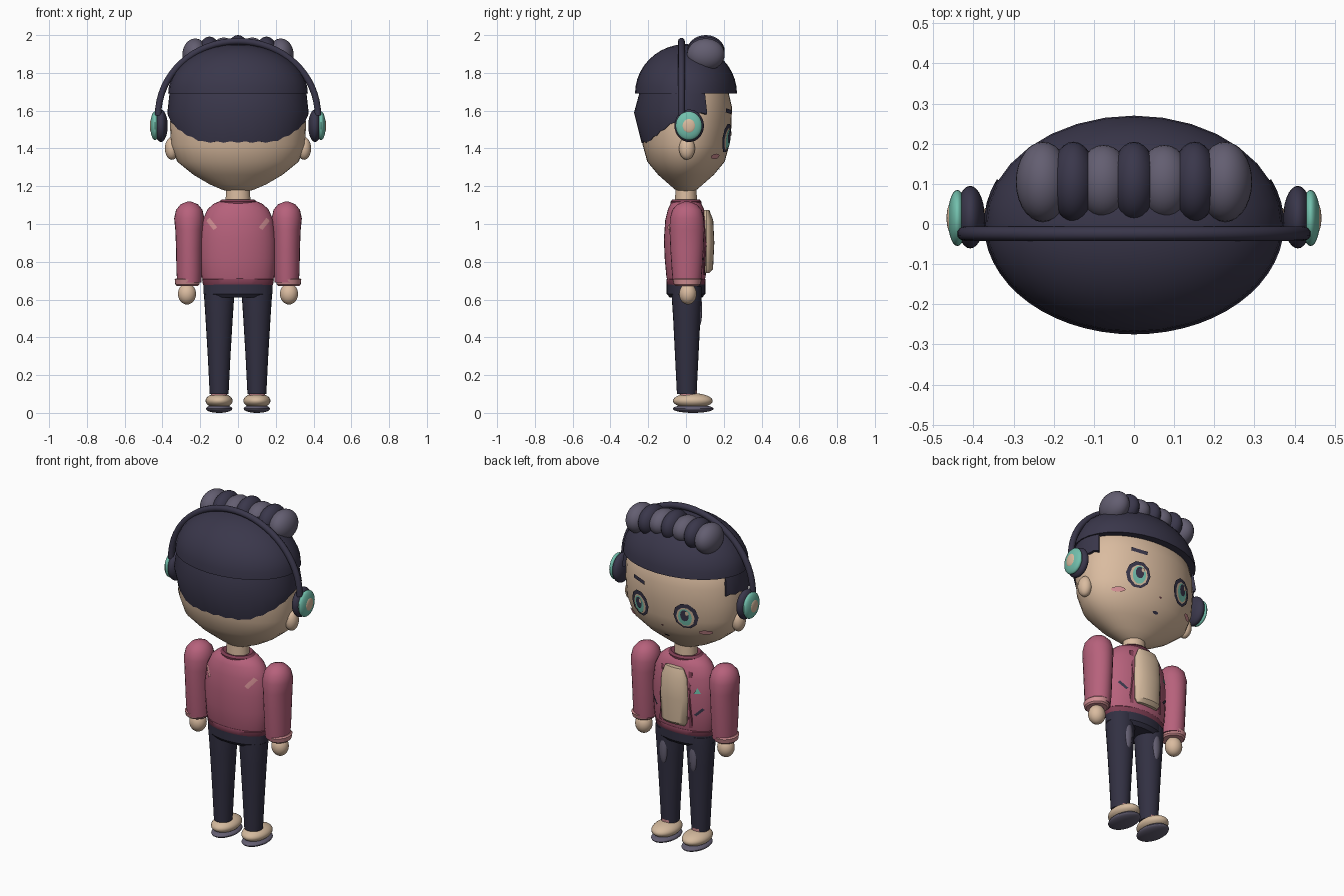
import bpy, bmesh, math
from mathutils import Vector

if "Cube" in bpy.data.objects:
    bpy.data.objects.remove(bpy.data.objects["Cube"])


def material(name, r, g, b):
    m = bpy.data.materials.new(name)
    m.diffuse_color = (r, g, b, 1)
    m.use_nodes = True
    m.node_tree.nodes["Principled BSDF"].inputs["Base Color"].default_value = (r, g, b, 1)
    return m


SKIN = material("skin", .70, .50, .35)
HAIR = material("dark_hair", .042, .038, .07)
GREY = material("grey_lilac", .125, .112, .165)
PINK = material("jacket_pink", .47, .12, .2)
LIGHT = material("light_pink", .66, .28, .3)
WINE = material("wine_trim", .22, .05, .09)
MINT = material("mint", .17, .53, .42)
PANTS = material("navy_trousers", .032, .03, .055)
CREAM = material("cream", .66, .49, .34)


def finish(name, bm, mat):
    me = bpy.data.meshes.new(name)
    bm.to_mesh(me)
    bm.free()
    me.materials.append(mat)
    ob = bpy.data.objects.new(name, me)
    bpy.context.collection.objects.link(ob)
    return ob


def loft(name, rings, mat, n=32, cx=0, cy=0):
    """Stack of ellipses (z, rx, ry), capped at both ends."""
    bm = bmesh.new()
    loops = []
    for z, rx, ry in rings:
        loops.append([bm.verts.new((cx + rx * math.cos(math.tau * i / n),
                                    cy + ry * math.sin(math.tau * i / n), z)) for i in range(n)])
    for a, b in zip(loops, loops[1:]):
        for i in range(n):
            j = (i + 1) % n
            bm.faces.new((a[i], a[j], b[j], b[i]))
    bm.faces.new(loops[0][::-1])
    bm.faces.new(loops[-1])
    return finish(name, bm, mat)


def ball(name, loc, size, mat):
    bm = bmesh.new()
    bmesh.ops.create_uvsphere(bm, u_segments=28, v_segments=16, radius=1)
    bmesh.ops.scale(bm, vec=size, verts=bm.verts)
    bmesh.ops.translate(bm, vec=loc, verts=bm.verts)
    return finish(name, bm, mat)


def surface_y(rings, x, z):
    """Depth of a lofted body at x, z."""
    for (z0, a0, b0), (z1, a1, b1) in zip(rings, rings[1:]):
        if z0 <= z <= z1:
            t = (z - z0) / (z1 - z0)
            a, b = a0 + (a1 - a0) * t, b0 + (b1 - b0) * t
            return b * math.sqrt(max(0, 1 - (x / a) ** 2))
    return 0


def decal(name, points, rings, lift, mat, side=1):
    """Thin patch that hugs the front (side 1) or rear (side -1) of a body."""
    bm = bmesh.new()
    place = lambda x, z: bm.verts.new((x, side * (surface_y(rings, x, z) + lift), z))
    mid = place(sum(p[0] for p in points) / len(points), sum(p[1] for p in points) / len(points))
    rim = [place(x, z) for x, z in points]
    for a, b in zip(rim, rim[1:] + rim[:1]):
        f = bm.faces.new((mid, a, b))
        f.normal_update()
        if f.normal.y * side < 0:
            f.normal_flip()
    return finish(name, bm, mat)


def oval(x, z, rx, rz, n=16):
    return [(x + rx * math.cos(math.tau * i / n), z + rz * math.sin(math.tau * i / n)) for i in range(n)]


def bar(x0, z0, x1, z1, w):
    d = Vector((x1 - x0, z1 - z0)).normalized() * w
    return [(x0 - d.y, z0 + d.x), (x1 - d.y, z1 + d.x), (x1 + d.y, z1 - d.x), (x0 + d.y, z0 - d.x)]


# Head and neck
HEAD = [(1.17, .04, .03), (1.18, .08, .055), (1.21, .15, .09), (1.26, .235, .147), (1.33, .322, .205),
        (1.42, .355, .23), (1.52, .36, .241), (1.62, .355, .243), (1.72, .33, .22), (1.82, .24, .15), (1.88, .05, .03)]
loft("head", HEAD, SKIN, 40)
loft("neck", [(1.08, .068, .06), (1.2, .062, .055)], SKIN)

# Hair cap
dome = []
for i in range(11):
    a = math.pi / 2 * i / 10.3
    dome.append((1.69 + .262 * math.sin(a), .37 * math.cos(a), .27 * math.cos(a)))
loft("hair_cap", dome, HAIR, 32)

# Back and side hair, wrapping round from temple to temple
bm = bmesh.new()
rows = []
N = 36
for i in range(N + 1):
    a = math.radians(156) + math.radians(228) * i / N
    c, s = math.cos(a), math.sin(a)
    low = 1.43 + .15 * min(1, max(0, (s + .85) / .85)) + .008 * (i % 2)
    mid = max(1.59, low + .012)
    t = (mid - low) / .16
    rows.append([bm.verts.new((rx * c, ry * s, z)) for rx, ry, z in
                 ((.362, .245, 1.70), (.374, .275, mid), (.374 - .03 * t, .275 - .04 * t, low), (.33, .2, low))])
for a, b in zip(rows, rows[1:]):
    for k in range(3):
        bm.faces.new((a[k], a[k + 1], b[k + 1], b[k]))
for r in (rows[0], rows[-1]):
    bm.faces.new(r)
bmesh.ops.recalc_face_normals(bm, faces=bm.faces)
finish("back_hair", bm, HAIR)

# Row of rolled curls on the crown
for i in range(-3, 4):
    dark = i % 2 == 0
    drop = .004 * i * i
    ball("curl", (i * .0755, .105, 1.915 - drop * .5),
         (.058 if dark else .068, .1 if abs(i) != 1 else .092, .085 if abs(i) != 1 else .074),
         HAIR if dark else GREY)

# Headphone band
cu = bpy.data.curves.new("headband", "CURVE")
cu.dimensions = "3D"
cu.bevel_depth = .018
cu.bevel_resolution = 3
cu.use_fill_caps = True
sp = cu.splines.new("POLY")
sp.points.add(32)
for i, p in enumerate(sp.points):
    a = math.pi * i / 32
    p.co = (.423 * math.cos(a), -.024, 1.575 + .393 * math.sin(a), 1)
band = bpy.data.objects.new("headband", cu)
cu.materials.append(HAIR)
bpy.context.collection.objects.link(band)

# Jacket body
BODY = [(.69, .18, .095), (.72, .193, .104), (.82, .2, .113), (.92, .2, .117), (1.02, .188, .11),
        (1.08, .16, .095), (1.11, .125, .08), (1.122, .09, .068)]
loft("jacket", BODY, PINK)
loft("jacket_hem", [(.67, .178, .096), (.68, .186, .102), (.705, .19, .104), (.712, .184, .1)], WINE)
loft("collar", [(1.09, .1, .08), (1.118, .1, .082), (1.13, .086, .072), (1.125, .07, .06)], WINE)
loft("hips", [(.61, .165, .085), (.63, .183, .102), (.69, .183, .102)], PANTS)

# Shirt panel on the chest with jacket edges
loft("shirt_panel", [(.74, .07, .015), (.76, .082, .035), (.9, .088, .042), (1.02, .082, .036),
                     (1.075, .06, .015)], CREAM, 20, 0, .108)
decal("chest_badge", [(-.155, .94), (-.12, .94), (-.137, .975)], BODY, .008, MINT)

ARM = [(.69, .064, .074), (.75, .068, .08), (.87, .07, .088), (.97, .074, .092), (1.03, .08, .09),
       (1.075, .07, .078), (1.105, .045, .05), (1.118, .012, .014)]
LEG = [(.1, .05, .052), (.3, .06, .062), (.5, .072, .072), (.62, .08, .08), (.67, .08, .08)]

for s, tag in ((1, "left_"), (-1, "right_")):
    # Ear and headphone cup
    ball(tag + "ear", (s * .35, .005, 1.4), (.037, .042, .06), SKIN)
    ball(tag + "ear_cushion", (s * .408, .017, 1.52), (.036, .078, .086), HAIR)
    ball(tag + "ear_cup", (s * .44, .015, 1.52), (.024, .07, .076), MINT)
    ball(tag + "ear_cup_button", (s * .457, .015, 1.52), (.01, .036, .039), SKIN)

    # Eye built from stacked thin patches
    ex = s * .15
    decal(tag + "eye_outline", oval(ex, 1.455, .068, .078, 10), HEAD, .008, HAIR)
    decal(tag + "eye_white", oval(ex, 1.45, .05, .06, 10), HEAD, .011, CREAM)
    decal(tag + "iris", oval(ex, 1.45, .037, .052), HEAD, .014, MINT)
    decal(tag + "pupil", oval(ex, 1.462, .023, .034), HEAD, .017, HAIR)
    decal(tag + "eye_glint", oval(ex - .015, 1.478, .01, .013, 8), HEAD, .02, CREAM)
    decal(tag + "blush", oval(s * .24, 1.358, .032, .014), HEAD, .01, LIGHT)

    # Arm, cuff and hand
    loft(tag + "sleeve", ARM, PINK, 24, s * .258, .005)
    loft(tag + "cuff", [(.672, .056, .06), (.68, .064, .07), (.705, .067, .077), (.712, .06, .07)],
         LIGHT, 24, s * .268, .006)
    ball(tag + "hand", (s * .27, .01, .63), (.048, .046, .056), SKIN)

    # Jacket pocket and rear mark
    decal(tag + "pocket", bar(s * .125, .81, s * .165, .85, .007), BODY, .006, HAIR)
    decal(tag + "rear_mark", bar(s * .12, .975, s * .16, 1.025, .012), BODY, .007, LIGHT, -1)
    decal(tag + "jacket_edge", bar(s * .098, .73, s * .092, 1.06, .01), BODY, .006, WINE)

    # Leg, thigh patch, sock and shoe
    loft(tag + "leg", LEG, PANTS, 24, s * .1, .004)
    ball(tag + "thigh_patch", (s * .098, .066, .545), (.026, .02, .09), GREY)
    loft(tag + "sock", [(.07, .042, .044), (.118, .044, .046)], LIGHT, 20, s * .1, .012)
    ball(tag + "shoe", (s * .1, .036, .064), (.072, .105, .04), CREAM)
    ball(tag + "sole", (s * .1, .038, .022), (.07, .108, .022), GREY)

# Single brow, nose and mouth
decal("brow", bar(.105, 1.592, .195, 1.602, .011), HEAD, .008, HAIR)
decal("nose", oval(0, 1.365, .008, .005, 8), HEAD, .007, WINE)
decal("mouth", oval(0, 1.29, .018, .007, 10), HEAD, .007, HAIR)

# Smooth shading with sharp edges kept
bpy.ops.object.select_all(action="DESELECT")
for ob in bpy.context.collection.objects:
    if ob.type == "MESH":
        ob.select_set(True)
        bpy.context.view_layer.objects.active = ob
bpy.ops.object.shade_smooth_by_angle(angle=math.radians(35))
